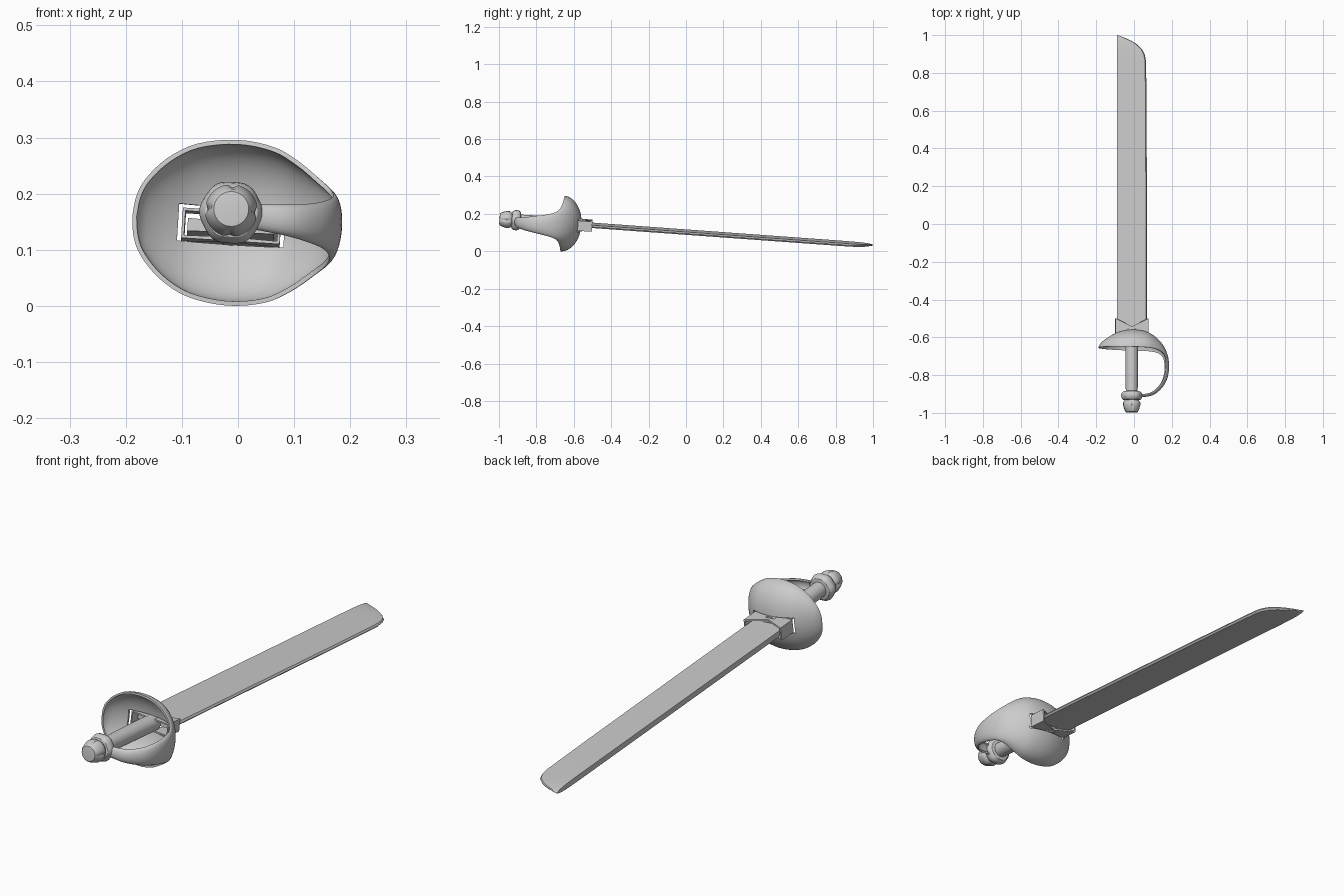
import bpy, bmesh, math
from mathutils import Matrix, Vector

if "Cube" in bpy.data.objects:
    bpy.data.objects.remove(bpy.data.objects["Cube"])

CX = -0.012  # x of the hilt axis
parts = []


def make(name, verts, faces, smooth=True):
    me = bpy.data.meshes.new(name)
    me.from_pydata(verts, [], faces)
    bm = bmesh.new()
    bm.from_mesh(me)
    bmesh.ops.remove_doubles(bm, verts=bm.verts, dist=1e-5)
    bmesh.ops.recalc_face_normals(bm, faces=bm.faces)
    bm.to_mesh(me)
    bm.free()
    ob = bpy.data.objects.new(name, me)
    bpy.context.collection.objects.link(ob)
    if smooth:
        me.polygons.foreach_set("use_smooth", [True] * len(me.polygons))
    parts.append(ob)
    return ob


def loft(name, rings, closed=True, caps=True, smooth=True):
    n = len(rings[0])
    verts = [p for r in rings for p in r]
    faces = []
    for i in range(len(rings) - 1):
        for j in range(n if closed else n - 1):
            k = (j + 1) % n
            faces.append((i * n + j, i * n + k, (i + 1) * n + k, (i + 1) * n + j))
    if caps:
        faces.append(tuple(range(n)))
        faces.append(tuple(range(len(verts) - n, len(verts))))
    return make(name, verts, faces, smooth)


def lathe(name, profile, n=32, lobes=None):
    rings = []
    for y, r in profile:
        ring = []
        for j in range(n):
            a = 2 * math.pi * j / n
            q = r * (lobes(a, y) if lobes else 1)
            ring.append((CX + q * math.cos(a), y, q * math.sin(a)))
        rings.append(ring)
    return loft(name, rings)


def spline(pts, steps):
    """Catmull-Rom through rows of any length."""
    p = [Vector(q) for q in pts]
    p = [2 * p[0] - p[1]] + p + [2 * p[-1] - p[-2]]
    out = []
    for i in range(1, len(p) - 2):
        a, b, c, d = p[i - 1:i + 3]
        for s in range(steps):
            t = s / steps
            out.append(0.5 * (2 * b + (c - a) * t + (2 * a - 5 * b + 4 * c - d) * t * t
                              + (3 * b - a - 3 * c + d) * t ** 3))
    return out + [p[-2]]


def apply_mods(ob):
    bpy.context.view_layer.objects.active = ob
    for m in list(ob.modifiers):
        bpy.ops.object.modifier_apply(modifier=m.name)


# Blade: thick spine at -x, finer edge at +x, curved tip
stations = [(-0.55, 0.070, 1), (0.6, 0.067, 1), (0.86, 0.064, 1), (0.895, 0.058, 0.97),
            (0.925, 0.044, 0.92), (0.95, 0.018, 0.84), (0.97, -0.014, 0.7),
            (0.986, -0.05, 0.5), (0.996, -0.075, 0.3), (1.0, -0.086, 0.12)]
rings = []
for y, r, t in stations:
    l, hs, he = -0.09, 0.0115 * t, 0.0075 * t
    rings.append([(l, y, -hs), (r - 0.006, y, -he), (r, y, 0), (r - 0.006, y, he), (l, y, hs)])
loft("blade", rings)

# Ferrule: open rectangular sleeve with V-notched broad sides
x0, x1, h = -0.1, 0.076, 0.027
outline = [(x0, -h, 0), (CX, -h, 1), (x1, -h, 0), (x1, h, 0), (CX, h, 1), (x0, h, 0)]
ferrule = loft("ferrule", [[(x, -0.582, z) for x, z, m in outline],
                           [(x, -0.502 - 0.042 * m, z) for x, z, m in outline]],
               caps=False, smooth=False)
m = ferrule.modifiers.new("wall", 'SOLIDIFY')
m.thickness, m.offset = 0.007, -1
apply_mods(ferrule)

# Cup guard sweeping into the knuckle bow: spine x, y, rim x, y, half width, centre z
guard_rows = [(-.185, -.655, -.185, -.655, .0, .0),
              (-.180, -.644, -.180, -.656, .036, .0),
              (-.165, -.626, -.165, -.656, .068, .0),
              (-.130, -.600, -.130, -.657, .105, .0),
              (-.080, -.575, -.080, -.658, .133, .0),
              (-.010, -.563, -.010, -.660, .144, .0),
              (.060, -.572, .055, -.662, .135, .0),
              (.110, -.600, .100, -.667, .112, .0),
              (.150, -.643, .138, -.680, .083, .0),
              (.174, -.695, .160, -.706, .064, -.001),
              (.182, -.755, .166, -.753, .051, -.003),
              (.173, -.815, .158, -.808, .041, -.004),
              (.145, -.865, .134, -.855, .032, -.006),
              (.095, -.903, .088, -.893, .024, -.006),
              (.020, -.915, .020, -.905, .018, -.004)]
rings = []
for sx, sy, rx, ry, w, zc in spline(guard_rows, 4):
    ring = []
    for j in range(29):
        a = math.pi * (j / 28 - 0.5)
        k = 1 - math.cos(a)
        ring.append((sx + (rx - sx) * k, sy + (ry - sy) * k, zc + w * math.sin(a)))
    rings.append(ring)
guard = loft("guard", rings, closed=False, caps=False)
m = guard.modifiers.new("wall", 'SOLIDIFY')
m.thickness, m.offset = 0.008, 0

# Slot through the guard for the ferrule
bpy.ops.mesh.primitive_cube_add(size=1)
cutter = bpy.context.object
cutter.name = "slot_cutter"
cutter.hide_render = True
cutter.data.transform(Matrix.Translation((CX, -0.57, 0)) @ Matrix.Diagonal((0.19, 0.14, 0.066, 1)))
m = guard.modifiers.new("slot", 'BOOLEAN')
m.object, m.operation, m.solver = cutter, 'DIFFERENCE', 'EXACT'
apply_mods(guard)
bpy.data.objects.remove(cutter)

# Grip
lathe("grip", [(-0.92, 0.031), (-0.8, 0.033), (-0.65, 0.034), (-0.555, 0.034)])

# Collar ring with gentle lobes
lathe("collar", [(-0.934, 0.036), (-0.93, 0.046), (-0.92, 0.053), (-0.907, 0.056),
                 (-0.895, 0.053), (-0.887, 0.045), (-0.884, 0.030)], 48,
      lambda a, y: 1 + 0.025 * math.cos(6 * a))


# Pommel with grooves between rounded lobes
def groove(a, y):
    depth = 0.14 * math.sin(math.pi * min(1, max(0, (y + 0.992) / 0.06)))
    return 1 - depth * max(0, math.cos(4 * a)) ** 6


lathe("pommel", [(-0.997, 0.024), (-0.996, 0.031), (-0.988, 0.037), (-0.975, 0.042),
                 (-0.958, 0.047), (-0.945, 0.046), (-0.936, 0.040), (-0.922, 0.034)], 64, groove)

# Lay the sword down: slight roll, then tilt with the tip toward the ground
tilt = Matrix(((1, 0, 0, 0), (0, 1, 0.0725, 0), (0, -0.0725, 1, 0), (0, 0, 0, 1)))
pose = tilt @ Matrix.Rotation(math.radians(3.7), 4, 'Y')
for ob in parts:
    ob.data.transform(pose)
low = min(v.co.z for ob in parts for v in ob.data.vertices)
for ob in parts:
    ob.data.transform(Matrix.Translation((0, 0, -low)))
    bpy.ops.object.select_all(action='DESELECT')
    ob.select_set(True)
    bpy.context.view_layer.objects.active = ob
    if ob.name != "ferrule":
        bpy.ops.object.shade_smooth_by_angle(angle=math.radians(32))
